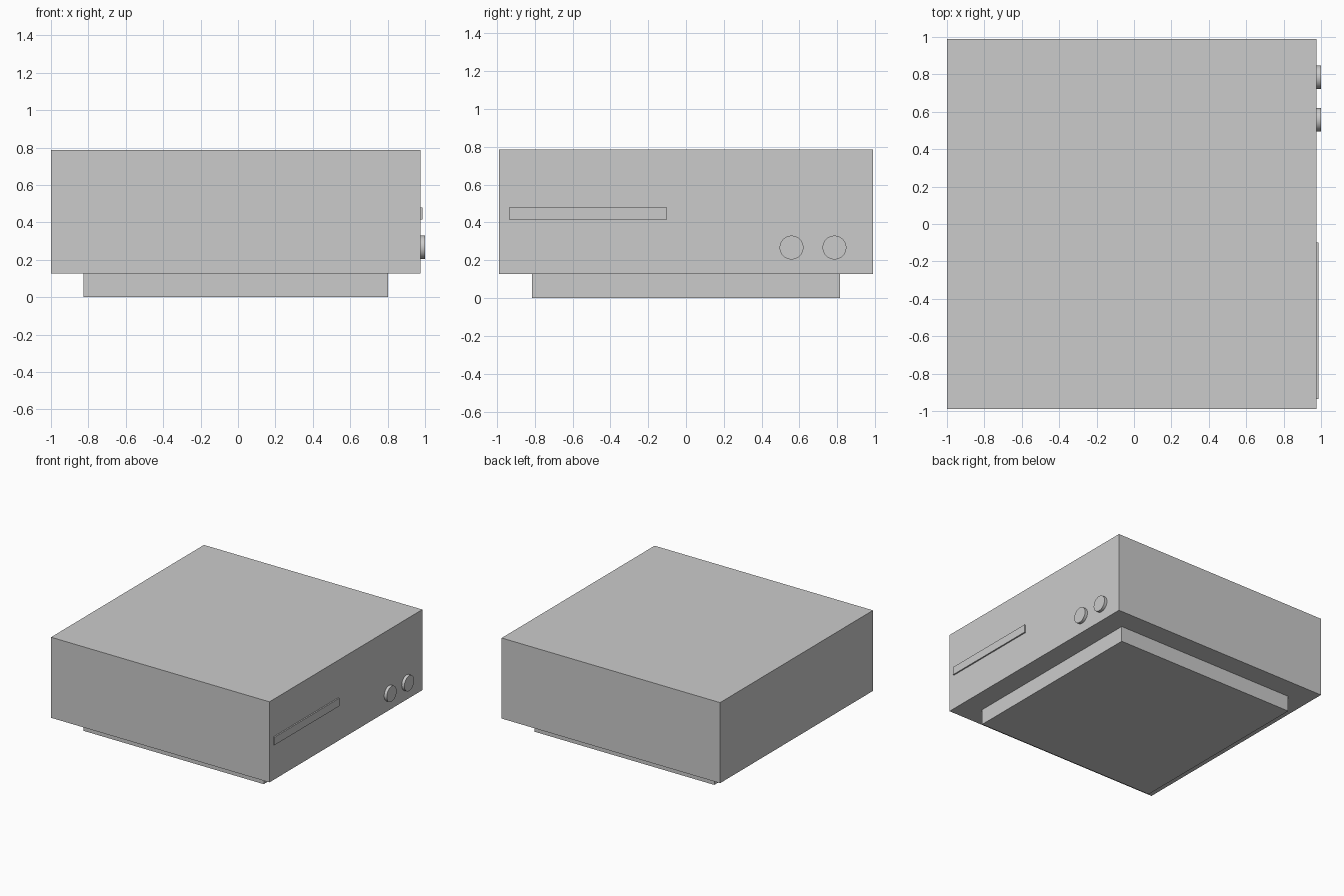
import bpy
import math

if "Cube" in bpy.data.objects:
    bpy.data.objects.remove(bpy.data.objects["Cube"])


def box(name, lo, hi):
    """Axis-aligned box between two corners."""
    centre = [(a + b) / 2 for a, b in zip(lo, hi)]
    bpy.ops.mesh.primitive_cube_add(size=1, location=centre)
    ob = bpy.context.object
    ob.name = name
    ob.scale = [b - a for a, b in zip(lo, hi)]
    bpy.ops.object.transform_apply(location=False, rotation=False, scale=True)
    return ob


def knob(name, y, z, radius, x0, x1):
    """Short round control pointing along +x."""
    bpy.ops.mesh.primitive_cylinder_add(
        vertices=48, radius=radius, depth=x1 - x0,
        location=((x0 + x1) / 2, y, z), rotation=(0, math.pi / 2, 0))
    ob = bpy.context.object
    ob.name = name
    bpy.ops.object.shade_smooth_by_angle(angle=math.radians(30))
    return ob


FACE = 0.976   # x of the control face
SINK = 0.03    # how far the controls sit inside the case

# Main case and recessed plinth
box("case", (-1, -0.988, 0.127), (FACE, 0.988, 0.786))
box("plinth", (-0.826, -0.814, 0), (0.803, 0.814, 0.127))

# Disc slot panel and two round controls
box("slot_panel", (FACE - SINK, -0.935, 0.415), (0.987, -0.1, 0.48))
for i, y in enumerate((0.558, 0.785)):
    knob(f"knob_{i + 1}", y, 0.267, 0.063, FACE - SINK, 1.0)
